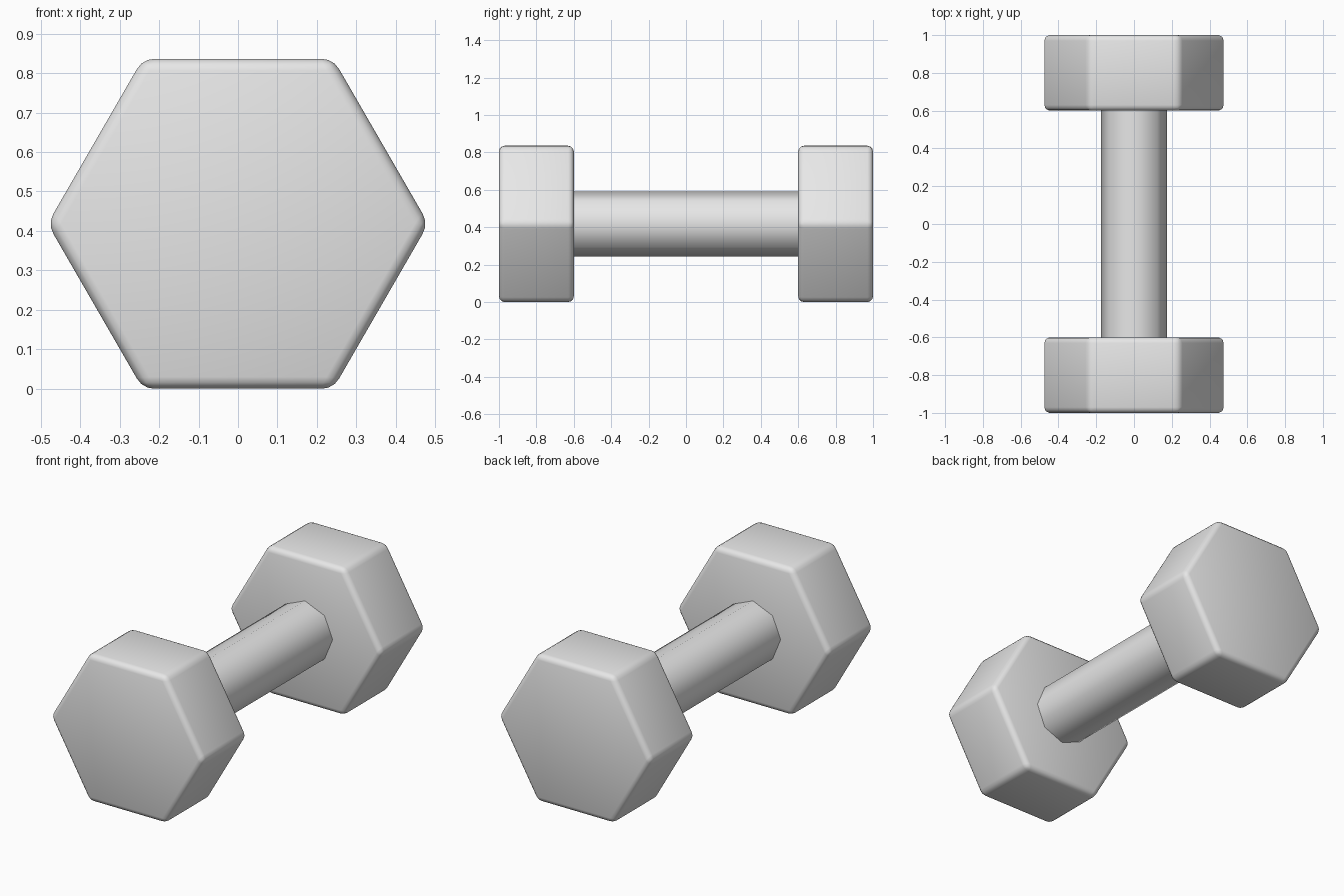
import bpy
import math

cube = bpy.data.objects.get("Cube")
if cube:
    bpy.data.objects.remove(cube, do_unlink=True)

APOTHEM = 0.418                                   # half height of a head
HEAD_RADIUS = APOTHEM / math.cos(math.pi / 6)
HEAD_DEPTH = 0.4
GRIP_RADIUS = 0.174

grey = bpy.data.materials.new("plain grey")
grey.use_nodes = True
grey.diffuse_color = (0.8, 0.8, 0.8, 1)
grey.node_tree.nodes["Principled BSDF"].inputs["Base Color"].default_value = grey.diffuse_color


def prism(name, sides, radius, depth, y, turn=0, bevel=0, cap="NGON"):
    """Prism lying along y, optionally with rounded edges, smooth shaded."""
    bpy.ops.mesh.primitive_cylinder_add(
        vertices=sides, radius=radius, depth=depth, end_fill_type=cap,
        location=(0, y, APOTHEM), rotation=(math.pi / 2, turn, 0))
    obj = bpy.context.object
    obj.name = name
    obj.data.materials.append(grey)
    if bevel:
        mod = obj.modifiers.new("rounded edges", "BEVEL")
        mod.width = bevel
        mod.segments = 3
        mod.limit_method = "NONE"
        bpy.ops.object.modifier_apply(modifier=mod.name)
    bpy.ops.object.shade_smooth_by_angle(angle=math.radians(50))
    return obj


# Hexagonal weights at both ends, standing on a flat side
for name, side in (("front_weight", -1), ("back_weight", 1)):
    prism(name, 6, HEAD_RADIUS, HEAD_DEPTH, side * (1 - HEAD_DEPTH / 2),
          turn=math.pi / 6, bevel=0.03)

# Eight-sided grip, its open ends sunk slightly into the weights
prism("grip", 8, GRIP_RADIUS, 1.22, 0, cap="NOTHING")
